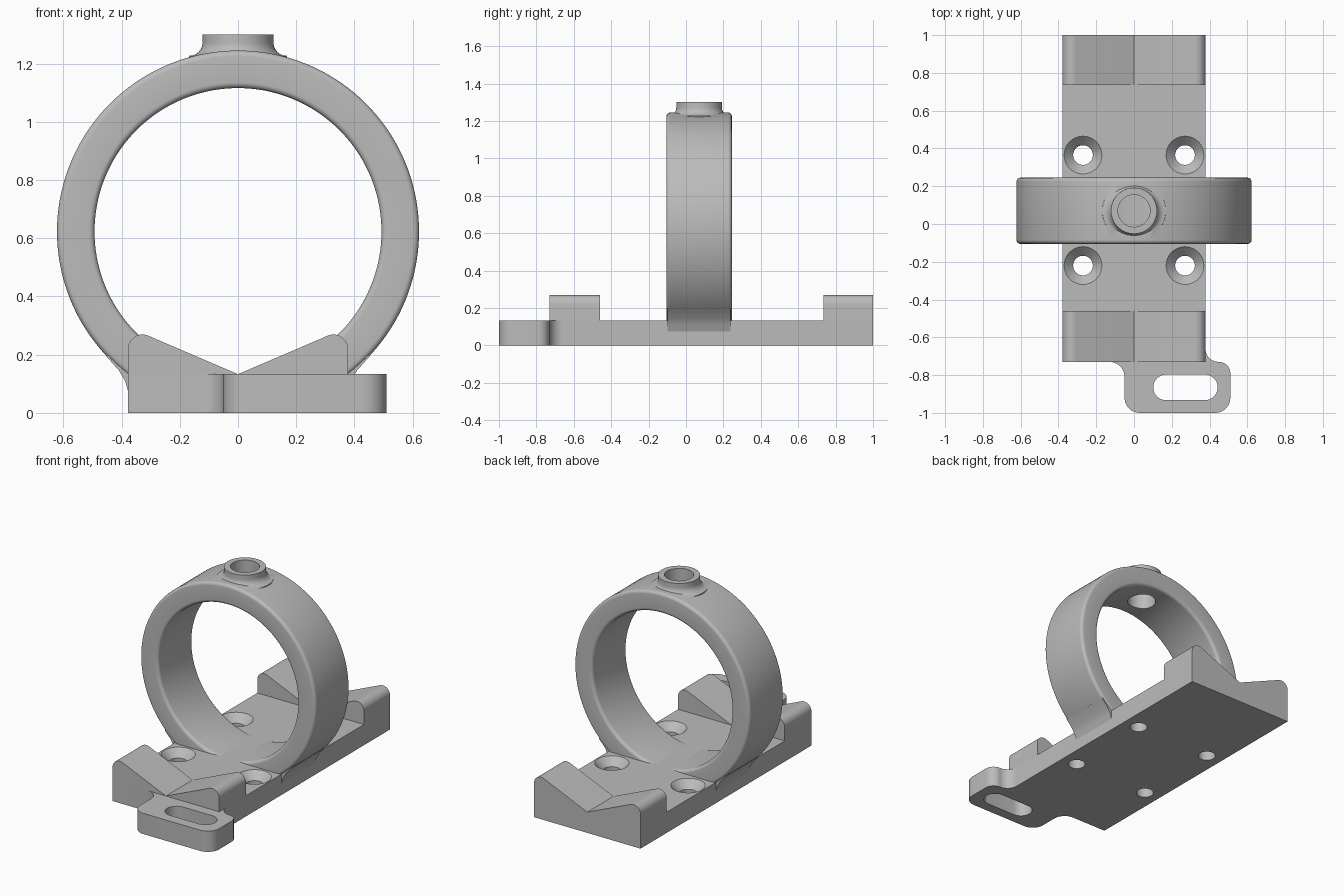
import bpy, bmesh
from math import sin, cos, tan, atan, radians, pi, degrees
from mathutils import Matrix

cube = bpy.data.objects.get("Cube")
if cube:
    bpy.data.objects.remove(cube)

gray = bpy.data.materials.new("plain gray")
gray.use_nodes = True
COLOR = (0.5, 0.5, 0.5, 1)
gray.diffuse_color = COLOR
gray.node_tree.nodes["Principled BSDF"].inputs["Base Color"].default_value = COLOR

HALF_W, BASE_H = 0.378, 0.133
RING_Y, RING_Z, RING_R, BORE_R, RING_HALF = 0.07, 0.623, 0.622, 0.493, 0.175


def arc(cx, cy, r, start, end, n=10):
    """Points along an arc, angles in degrees."""
    angles = [radians(start + (end - start) * i / n) for i in range(n + 1)]
    return [(cx + r * cos(a), cy + r * sin(a)) for a in angles]


def finish(name, bm):
    bmesh.ops.remove_doubles(bm, verts=bm.verts, dist=1e-5)
    bmesh.ops.recalc_face_normals(bm, faces=bm.faces)
    mesh = bpy.data.meshes.new(name)
    bm.to_mesh(mesh)
    bm.free()
    mesh.materials.append(gray)
    obj = bpy.data.objects.new(name, mesh)
    bpy.context.collection.objects.link(obj)
    return obj


def prism(name, points, lo, hi, axis="z"):
    """Extrude an (x, y) outline along z, or an (x, z) outline along y."""
    bm = bmesh.new()
    place = (lambda a, b: (a, b, lo)) if axis == "z" else (lambda a, b: (a, lo, b))
    face = bm.faces.new([bm.verts.new(place(*p)) for p in points])
    out = bmesh.ops.extrude_face_region(bm, geom=[face])
    moved = [v for v in out["geom"] if isinstance(v, bmesh.types.BMVert)]
    depth = hi - lo
    bmesh.ops.translate(bm, verts=moved, vec=(0, 0, depth) if axis == "z" else (0, depth, 0))
    return finish(name, bm)


def lathe(name, profile, center, axis="z", steps=64, closed=False):
    """Turn a (radius, height) profile around an axis."""
    bm = bmesh.new()
    verts = [bm.verts.new((r, 0, h)) for r, h in profile]
    pairs = list(zip(verts, verts[1:])) + ([(verts[-1], verts[0])] if closed else [])
    edges = [bm.edges.new(p) for p in pairs]
    bmesh.ops.spin(bm, geom=verts + edges, cent=(0, 0, 0), axis=(0, 0, 1),
                   angle=2 * pi, steps=steps, use_merge=True)
    turn = Matrix.Rotation(pi / 2, 4, "X") if axis == "y" else Matrix()
    bmesh.ops.transform(bm, matrix=Matrix.Translation(center) @ turn, verts=bm.verts)
    return finish(name, bm)


def boolean(obj, other, operation="DIFFERENCE"):
    mod = obj.modifiers.new("cut", "BOOLEAN")
    mod.operation, mod.solver, mod.object = operation, "EXACT", other
    bpy.context.view_layer.objects.active = obj
    bpy.ops.object.modifier_apply(modifier=mod.name)
    bpy.data.objects.remove(other)


# Base plate with the offset front tab
outline = [(HALF_W, 1.0), (-HALF_W, 1.0), (-HALF_W, -0.73)]
outline += arc(-0.13, -0.81, 0.08, 90, 0)
outline += arc(0.03, -0.92, 0.08, 180, 270)
outline += arc(0.43, -0.92, 0.08, 270, 360)
outline += arc(0.45, -0.79, 0.06, 0, 90)
outline += arc(0.448, -0.66, 0.07, 270, 180)
base = prism("base_plate", outline, 0, BASE_H)

# Slot in the tab
slot = arc(0.17, -0.865, 0.068, 90, 270, 16) + arc(0.375, -0.865, 0.068, -90, 90, 16)
boolean(base, prism("slot_cutter", slot, -0.1, 0.3))

# Countersunk screw holes
screw = [(0, -0.1), (0.052, -0.1), (0.052, 0.085), (0.1, BASE_H), (0.1, 0.2), (0, 0.2)]
for x in (-0.27, 0.27):
    for y in (-0.22, 0.365):
        boolean(base, lathe("screw_cutter", screw, (x, y, 0), steps=40))

# Sloped cradle blocks, one mirrored pair at each end
slope, r = 0.429, 0.05
cx = HALF_W - r
cz = BASE_H + cx * slope - r / cos(atan(slope))
wedge = [(0, BASE_H), (HALF_W, BASE_H)]
wedge += arc(cx, cz, r, 0, 90 + degrees(atan(slope)))
for end, lo, hi in (("front", -0.73, -0.46), ("back", 0.735, 1.0)):
    for side, s in (("left", 1), ("right", -1)):
        prism(f"{end}_{side}_cradle", [(s * x, z) for x, z in wedge], lo, hi, "y")

# Ring with rounded edges
e, h = 0.02, RING_HALF
section = arc(RING_R - e, h - e, e, 0, 90, 6) + arc(BORE_R + e, h - e, e, 90, 180, 6)
section += arc(BORE_R + e, e - h, e, 180, 270, 6) + arc(RING_R - e, e - h, e, 270, 360, 6)
ring = lathe("ring", section, (0, RING_Y, RING_Z), "y", 144, True)

# Boss on top, flared into the ring, with a bore through both
boss = [(0, 1.16), (0.168, 1.16), (0.168, 1.222)]
boss += arc(0.167, 1.272, 0.045, 270, 180) + [(0.122, 1.3), (0, 1.3)]
boolean(ring, lathe("boss", boss, (0, RING_Y, 0)), "UNION")
bore = [(0, 1.0), (0.085, 1.0), (0.085, 1.5), (0, 1.5)]
boolean(ring, lathe("bore_cutter", bore, (0, RING_Y, 0)))

# Fillets joining the ring to the base sides
fillet = [(0.37, 0.06), (0.378, 0.075), (0.388, 0.11), (0.41, 0.147),
          (0.452, 0.194), (0.40, 0.25), (0.35, 0.15)]
for side, s in (("left", 1), ("right", -1)):
    prism(f"{side}_ring_fillet", [(s * x, z) for x, z in fillet],
          RING_Y - 0.168, RING_Y + 0.168, "y")

# Smooth shading on the round surfaces
for obj in bpy.context.scene.objects:
    obj.select_set(obj.type == "MESH")
bpy.context.view_layer.objects.active = base
bpy.ops.object.shade_smooth_by_angle(angle=radians(30))
